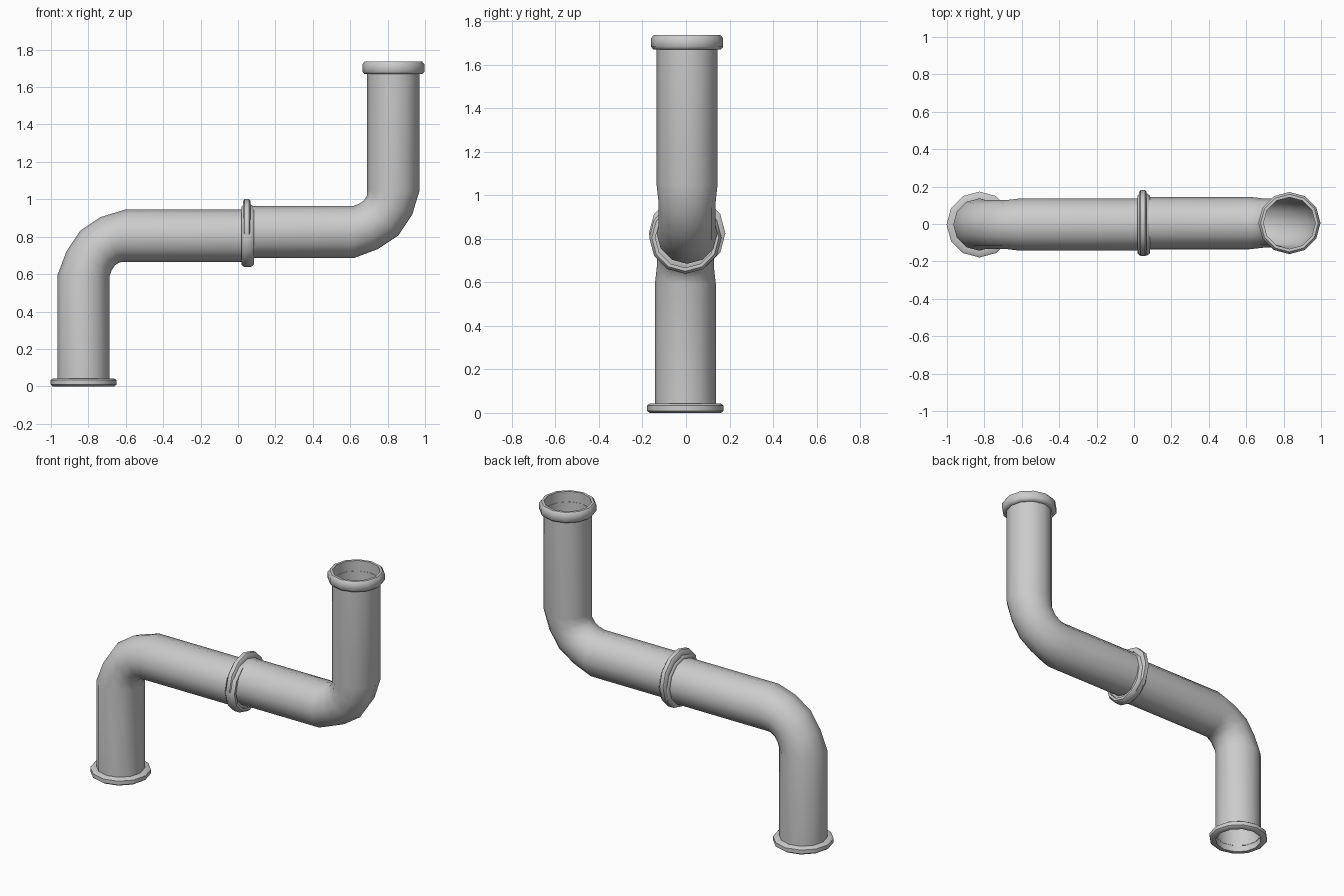
import bpy, bmesh
from math import sin, cos, pi, radians
from mathutils import Vector, Matrix

if "Cube" in bpy.data.objects:
    bpy.data.objects.remove(bpy.data.objects["Cube"])

SIDES = 12
A, B = 0.805, 0.911        # elbow leg lengths: along the start axis, then across it
CA, CB = 0.592, 0.222      # centre of the bend


def sweep(name, rings, mat):
    """Skin rings given as (a, b, tangent angle, radius) in the elbow plane."""
    bm = bmesh.new()
    loops = []
    for a, b, t, r in rings:
        normal = Vector((-sin(t), 0, cos(t)))
        loop = []
        for i in range(SIDES):
            u = 2 * pi * i / SIDES
            p = Vector((a, 0, b)) + normal * (r * cos(u)) + Vector((0, r * sin(u), 0))
            loop.append(bm.verts.new(mat @ p))
        loops.append(loop)
    for l0, l1 in zip(loops, loops[1:]):
        for i in range(SIDES):
            j = (i + 1) % SIDES
            bm.faces.new((l0[i], l0[j], l1[j], l1[i]))
    # single open walls: orient every face outward along the sweep
    bm.normal_update()
    a, b, t, r = rings[len(rings) // 2]
    bmesh.ops.recalc_face_normals(bm, faces=bm.faces)
    mesh = bpy.data.meshes.new(name)
    bm.to_mesh(mesh)
    bm.free()
    ob = bpy.data.objects.new(name, mesh)
    bpy.context.collection.objects.link(ob)
    bpy.ops.object.select_all(action='DESELECT')
    ob.select_set(True)
    bpy.context.view_layer.objects.active = ob
    bpy.ops.object.shade_smooth_by_angle(angle=radians(50))


def collar(r, t):
    """Rounded lip profile as (distance along the pipe, radius)."""
    return [(0, 0.138), (0, r - 0.012), (0.22 * t, r), (0.8 * t, r),
            (t, r - 0.012), (t, 0.138)]


def elbow(side, mat):
    # hollow bent pipe, slightly pinched in the bend
    rings = [(0, 0, 0, 0.14), (CA, 0, 0, 0.14)]
    for deg in (22.5, 45, 67.5):
        t = radians(deg)
        rings.append((CA + 0.208 * sin(t), CB - 0.208 * cos(t), t, 0.131))
    rings += [(A, CB, pi / 2, 0.14), (A, B, pi / 2, 0.14)]
    sweep(side + "_pipe", rings, mat)
    # thin wide flange at the start, thicker one at the far end
    sweep(side + "_thin_flange", [(d, 0, 0, r) for d, r in collar(0.176, 0.042)], mat)
    sweep(side + "_thick_flange",
          [(A, B - d, pi / 2, r) for d, r in collar(0.166, 0.067)], mat)


# the upper elbow runs right then up; the lower one is the same part half-turned
elbow("upper", Matrix.Translation((0.026, 0.005, 0.825)))
half_turn = Matrix(((0, 0, 1), (0, -1, 0), (1, 0, 0))).to_4x4()
elbow("lower", Matrix.Translation((-0.826, -0.003, 0)) @ half_turn)
